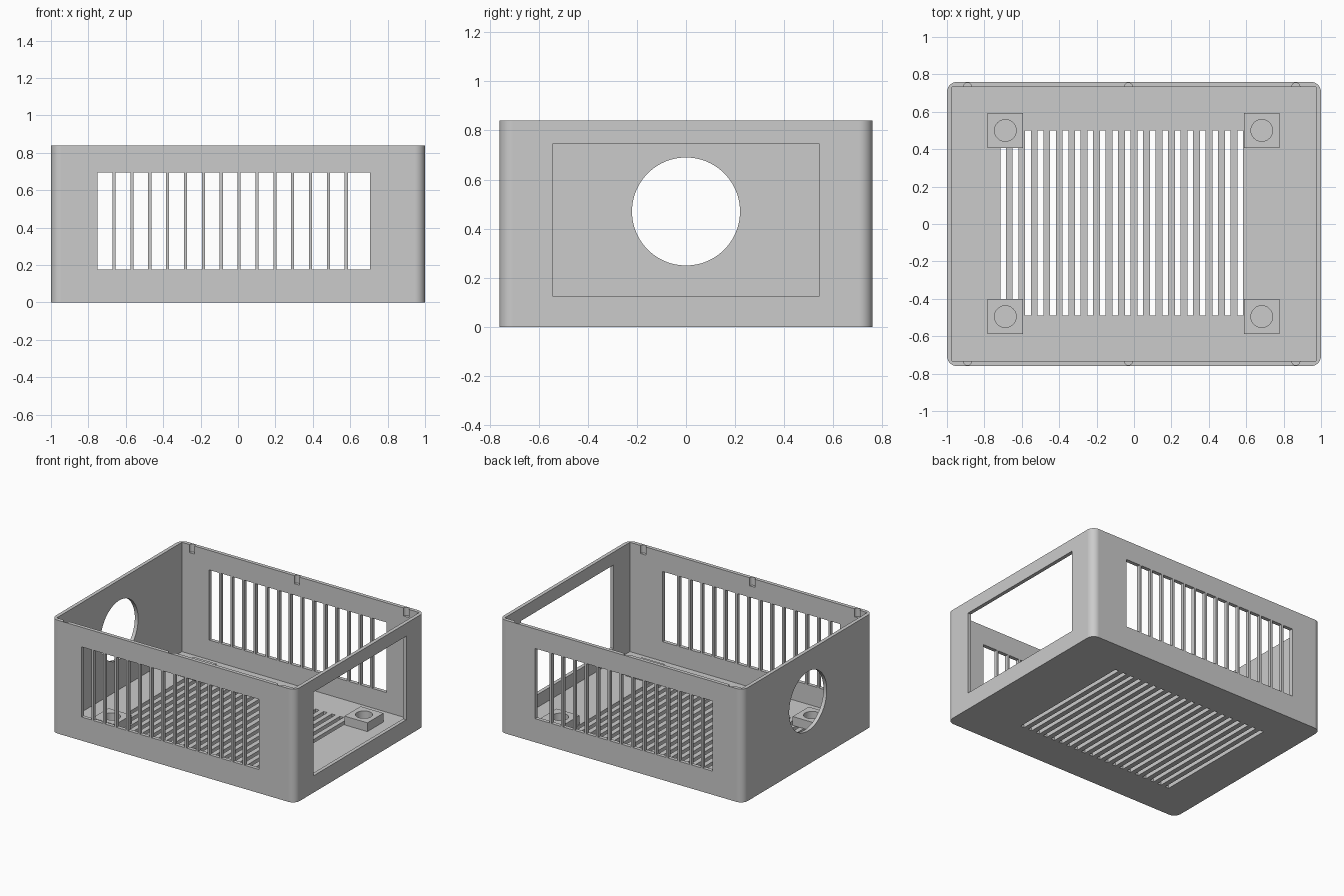
import bpy, bmesh, math
from mathutils import Matrix, Vector

old = bpy.data.objects.get("Cube")
if old:
    bpy.data.objects.remove(old, do_unlink=True)

HX, HY, H, WALL, FLOOR = 1.0, 0.76, 0.84, 0.027, 0.03

grey = bpy.data.materials.new("plain_grey")
grey.use_nodes = True
grey.diffuse_color = (0.6, 0.6, 0.6, 1)
grey.node_tree.nodes["Principled BSDF"].inputs["Base Color"].default_value = (0.6, 0.6, 0.6, 1)


def add_box(bm, x0, x1, y0, y1, z0, z1):
    size = Matrix.Diagonal((x1 - x0, y1 - y0, z1 - z0, 1))
    mid = Matrix.Translation(((x0 + x1) / 2, (y0 + y1) / 2, (z0 + z1) / 2))
    return bmesh.ops.create_cube(bm, size=1, matrix=mid @ size)["verts"]


def add_cylinder(bm, centre, radius, depth, axis="Z", segments=64):
    turn = Matrix.Rotation(math.pi / 2, 4, "Y") if axis == "X" else Matrix()
    bmesh.ops.create_cone(bm, cap_ends=True, segments=segments, radius1=radius, radius2=radius,
                          depth=depth, matrix=Matrix.Translation(Vector(centre)) @ turn)


def make(name, bm):
    mesh = bpy.data.meshes.new(name)
    bm.to_mesh(mesh)
    bm.free()
    mesh.materials.append(grey)
    ob = bpy.data.objects.new(name, mesh)
    bpy.context.collection.objects.link(ob)
    return ob


def activate(ob):
    bpy.ops.object.select_all(action="DESELECT")
    ob.select_set(True)
    bpy.context.view_layer.objects.active = ob


def cut(ob, bm):
    cutter = make("cutter", bm)
    cutter.hide_render = True
    mod = ob.modifiers.new("cut", "BOOLEAN")
    mod.operation, mod.solver, mod.object = "DIFFERENCE", "EXACT", cutter
    activate(ob)
    bpy.ops.object.modifier_apply(modifier=mod.name)
    bpy.data.objects.remove(cutter, do_unlink=True)


def smooth(ob):
    activate(ob)
    bpy.ops.object.shade_smooth_by_angle(angle=math.radians(30))
    ob.modifiers.new("normals", "WEIGHTED_NORMAL").keep_sharp = True


# Outer shell with rounded upright corners
bm = bmesh.new()
add_box(bm, -HX, HX, -HY, HY, 0, H)
upright = [e for e in bm.edges if abs(e.verts[0].co.z - e.verts[1].co.z) > 0.5]
bmesh.ops.bevel(bm, geom=upright, offset=0.055, segments=10, profile=0.5, affect="EDGES")
housing = make("housing", bm)

# Open cavity
bm = bmesh.new()
add_box(bm, WALL - HX, HX - WALL, WALL - HY, HY - WALL, FLOOR, H + 0.1)
cut(housing, bm)

bm = bmesh.new()
# Upright vents through the front and back walls, the last one wider
vents, pitch = 15, 0.0955
for i in range(vents):
    x = -0.75 + i * pitch
    end = 0.705 if i == vents - 1 else x + 0.079
    add_box(bm, x, end, -1, 1, 0.175, 0.695)
# Floor vents
for i in range(20):
    x = -0.715 + i * 0.0667
    add_box(bm, x, x + 0.03, -0.49, 0.5, -0.1, 0.1)
# Rectangular opening on one end, round opening on the other
add_box(bm, 0.9, 1.1, -0.543, 0.543, 0.125, 0.745)
add_cylinder(bm, (-HX, 0, 0.47), 0.22, 0.2, "X", 96)
# Half-round notches inside the long rims
for side in (-1, 1):
    for x in (-0.89, -0.03, 0.865):
        add_cylinder(bm, (x, side * (HY - WALL), H), 0.022, 0.12, segments=24)
cut(housing, bm)
smooth(housing)

# Mounting pads with blind holes
for side, x in (("right", -0.688), ("left", 0.683)):
    for end, y in (("front", -0.495), ("back", 0.5)):
        bm = bmesh.new()
        add_box(bm, x - 0.094, x + 0.094, y - 0.094, y + 0.094, FLOOR - 0.002, 0.095)
        pad = make(f"mounting_pad_{end}_{side}", bm)
        bm = bmesh.new()
        add_cylinder(bm, (x, y, 0.1), 0.058, 0.12, segments=48)
        cut(pad, bm)
        smooth(pad)
